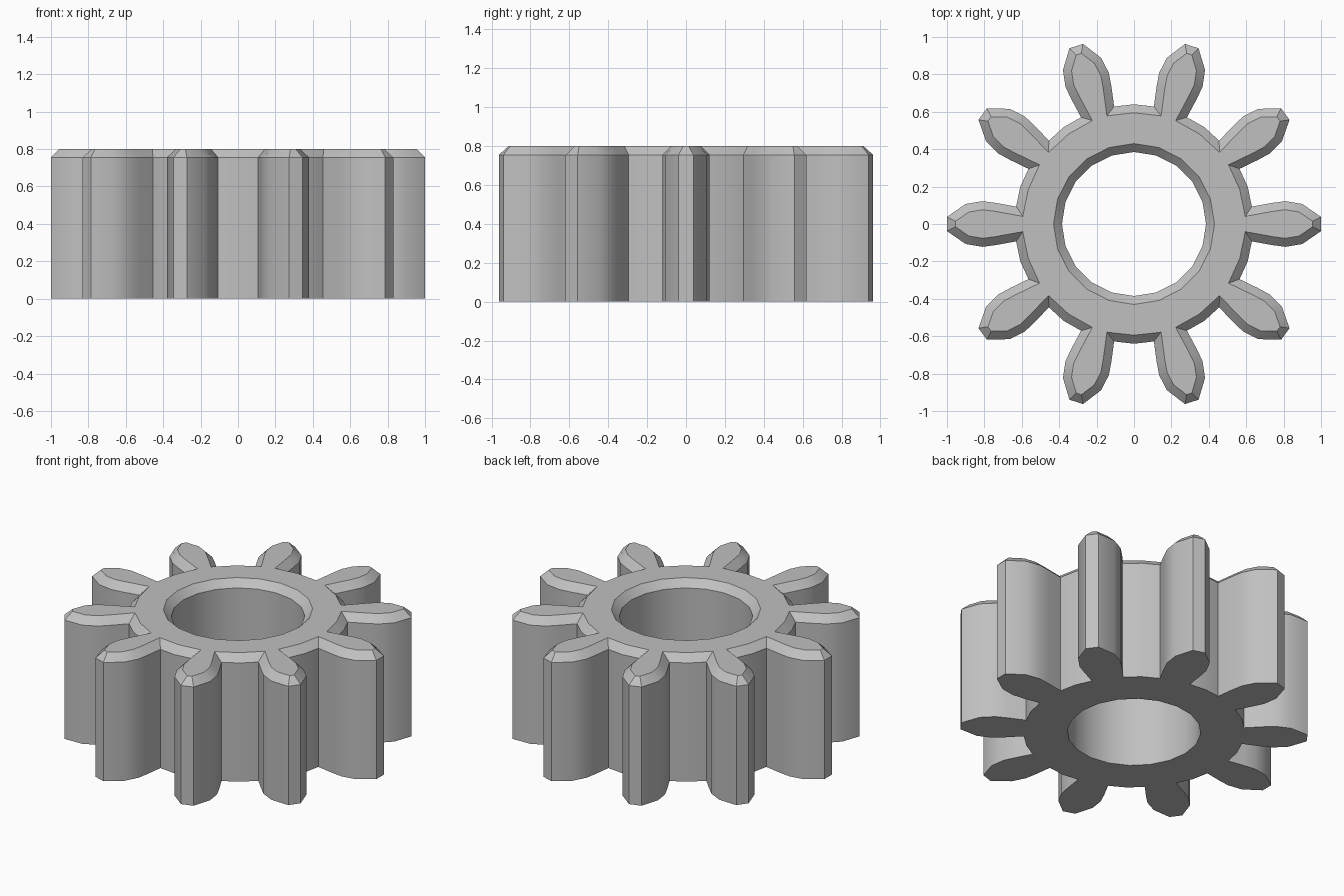
import bpy, bmesh
from math import cos, sin, pi
from mathutils import Vector, Matrix

if "Cube" in bpy.data.objects:
    bpy.data.objects.remove(bpy.data.objects["Cube"])

TEETH = 10
HEIGHT = 0.8
BEVEL = 0.045
ROOT_R = 0.64
BORE_R = 0.385
STEP = 2 * pi / TEETH

# Half tooth flank from root to tip
flank = [(0.63, 0.093), (0.735, 0.112), (0.81, 0.122), (0.9, 0.107), (1.0, 0.038)]


def polar(r, a):
    return Vector((r * cos(a), r * sin(a)))


def gear_outline():
    tooth = [Vector((x, -y)) for x, y in flank]
    tooth += [Vector((x, y)) for x, y in reversed(flank)]
    tooth.append(polar(ROOT_R, STEP / 2))
    return [Matrix.Rotation(i * STEP, 2) @ p for i in range(TEETH) for p in tooth]


def inset(loop, d):
    """Mitred inward offset of a counter-clockwise loop."""
    result = []
    for i, p in enumerate(loop):
        a = (p - loop[i - 1]).normalized()
        b = (loop[(i + 1) % len(loop)] - p).normalized()
        n1, n2 = Vector((-a.y, a.x)), Vector((-b.y, b.x))
        result.append(p + (n1 + n2) * d / (1 + n1.dot(n2)))
    return result


bm = bmesh.new()


def ring(points, z):
    return [bm.verts.new((p.x, p.y, z)) for p in points]


def bridge(lower, upper):
    n = len(lower)
    for i in range(n):
        j = (i + 1) % n
        bm.faces.new((lower[i], lower[j], upper[j], upper[i]))


def cap(outer, inner):
    """One face per tooth sector, from gap centre to gap centre."""
    n = len(outer) // TEETH
    for t in range(TEETH):
        rim = [outer[t * n + k] for k in range(-1, n)]
        hole = [inner[2 * t + k] for k in (1, 0, -1)]
        bm.faces.new(rim + hole)


# Toothed outside wall with a chamfer along the top
outline = gear_outline()
shoulder = HEIGHT - BEVEL
outer = [ring(outline, 0), ring(outline, shoulder), ring(inset(outline, BEVEL), HEIGHT)]

# Round bore with a matching chamfer
def circle(r):
    return [polar(r, i * STEP / 2) for i in range(2 * TEETH)]


bore = [ring(circle(BORE_R), 0), ring(circle(BORE_R), shoulder),
        ring(circle(BORE_R + BEVEL), HEIGHT)]

for wall in (outer, bore):
    bridge(wall[0], wall[1])
    bridge(wall[1], wall[2])
cap(outer[0], bore[0])
cap(outer[2], bore[2])
bmesh.ops.recalc_face_normals(bm, faces=bm.faces)

mesh = bpy.data.meshes.new("gear")
bm.to_mesh(mesh)
bm.free()
gear = bpy.data.objects.new("gear", mesh)
bpy.context.collection.objects.link(gear)

# Plain grey metal
grey = bpy.data.materials.new("grey")
grey.use_nodes = True
colour = (0.53, 0.53, 0.53, 1)
grey.diffuse_color = colour
grey.node_tree.nodes["Principled BSDF"].inputs["Base Color"].default_value = colour
mesh.materials.append(grey)

bpy.ops.object.select_all(action="DESELECT")
gear.select_set(True)
bpy.context.view_layer.objects.active = gear
bpy.ops.object.shade_smooth_by_angle(angle=pi / 6)
